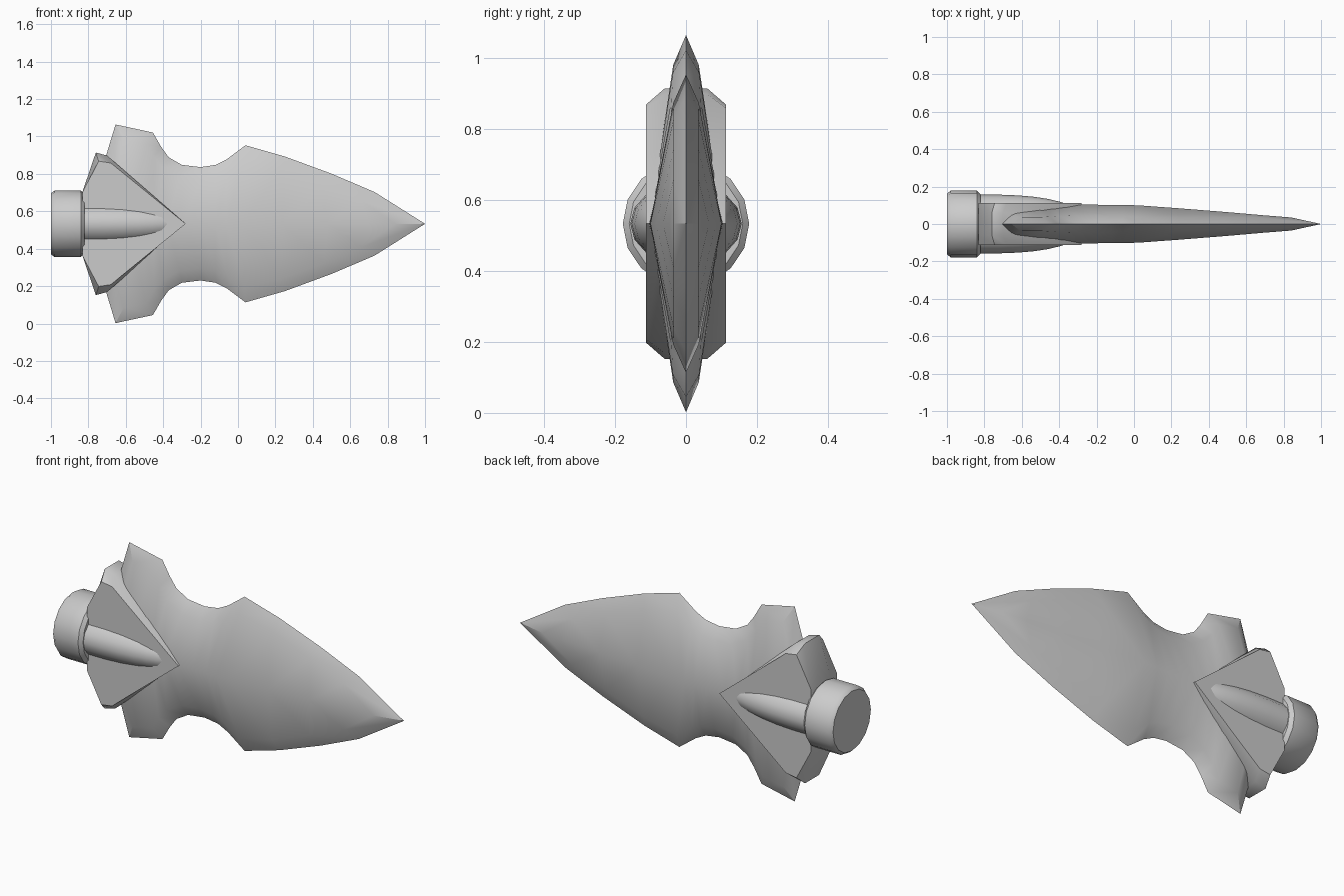
import bpy, bmesh, math

if "Cube" in bpy.data.objects:
    bpy.data.objects.remove(bpy.data.objects["Cube"])

ZC = 0.533  # height of the long axis


def finish(bm, name, angle):
    bmesh.ops.remove_doubles(bm, verts=bm.verts, dist=0.0005)
    bmesh.ops.recalc_face_normals(bm, faces=bm.faces)
    mesh = bpy.data.meshes.new(name)
    bm.to_mesh(mesh)
    bm.free()
    obj = bpy.data.objects.new(name, mesh)
    obj.location.z = ZC
    bpy.context.collection.objects.link(obj)
    bpy.ops.object.select_all(action='DESELECT')
    bpy.context.view_layer.objects.active = obj
    obj.select_set(True)
    bpy.ops.object.shade_smooth_by_angle(angle=math.radians(angle))
    return obj


def add_face(bm, pts):
    unique = []
    for p in pts:
        if p not in unique:
            unique.append(p)
    if len(unique) > 2:
        bm.faces.new([bm.verts.new(p) for p in unique])


def lathe(name, profile, sides, zscale=1.0, angle=30):
    # solid of revolution round the long axis
    bm = bmesh.new()
    rings = []
    for x, r in profile:
        rings.append([bm.verts.new((x, r * math.cos(2 * math.pi * i / sides),
                                    zscale * r * math.sin(2 * math.pi * i / sides)))
                      for i in range(sides)])
    for a, b in zip(rings, rings[1:]):
        for i in range(sides):
            j = (i + 1) % sides
            bm.faces.new((a[i], a[j], b[j], b[i]))
    bm.faces.new(rings[0])
    bm.faces.new(rings[-1])
    return finish(bm, name, angle)


# Blade: edge point (x, z), bevel point (x, z, y), spine point (x, y)
blade = [
    ((1.00, 0.0), (0.84, 0.0, 0.035), (0.84, 0.035)),
    ((0.73, 0.170), (0.66, 0.125, 0.035), (0.70, 0.046)),
    ((0.50, 0.268), (0.46, 0.210, 0.035), (0.48, 0.065)),
    ((0.25, 0.360), (0.23, 0.295, 0.035), (0.24, 0.084)),
    ((0.04, 0.420), (0.03, 0.340, 0.036), (0.02, 0.100)),
    ((-0.06, 0.345), (-0.06, 0.275, 0.040), (-0.06, 0.101)),
    ((-0.12, 0.315), (-0.12, 0.250, 0.043), (-0.12, 0.102)),
    ((-0.20, 0.303), (-0.20, 0.238, 0.045), (-0.20, 0.103)),
    ((-0.30, 0.315), (-0.31, 0.250, 0.045), (-0.30, 0.104)),
    ((-0.37, 0.355), (-0.40, 0.300, 0.043), (-0.38, 0.104)),
    ((-0.41, 0.410), (-0.45, 0.355, 0.040), (-0.45, 0.104)),
    ((-0.455, 0.488), (-0.49, 0.425, 0.037), (-0.52, 0.104)),
    ((-0.655, 0.531), (-0.61, 0.447, 0.036), (-0.60, 0.104)),
    ((-0.705, 0.365), (-0.66, 0.300, 0.050), (-0.68, 0.100)),
    ((-0.78, 0.0), (-0.72, 0.0, 0.095), (-0.72, 0.095)),
]
bm = bmesh.new()
for sy in (-1, 1):
    for sz in (-1, 1):
        rows = [((e[0], 0.0, sz * e[1]), (b[0], sy * b[2], sz * b[1]), (c[0], sy * c[1], 0.0))
                for e, b, c in blade]
        for r, s in zip(rows, rows[1:]):
            for k in (0, 1):
                add_face(bm, (r[k], s[k], s[k + 1], r[k + 1]))
finish(bm, "blade", 35)

# Guard: arrow-shaped plate with chamfered outer ends
outer = [(-0.28, 0.0), (-0.70, 0.365), (-0.76, 0.381), (-0.832, 0.17)]
inner = [(-0.28, 0.0), (-0.68, 0.325), (-0.745, 0.335), (-0.832, 0.17)]


def loop_pts(half, y):
    full = half + [(x, -z) for x, z in reversed(half[1:])]
    return [(x, y, z) for x, z in full]


bm = bmesh.new()
layers = [loop_pts(inner, -0.113), loop_pts(outer, -0.06),
          loop_pts(outer, 0.06), loop_pts(inner, 0.113)]
for a, b in zip(layers, layers[1:]):
    for i in range(len(a)):
        j = (i + 1) % len(a)
        add_face(bm, (a[i], a[j], b[j], b[i]))
add_face(bm, layers[0])
add_face(bm, layers[-1])
finish(bm, "guard", 40)

# Raised spindle through the guard
lathe("socket_ridge", [(-0.84, 0.157), (-0.72, 0.157), (-0.62, 0.153), (-0.53, 0.145),
                       (-0.46, 0.134), (-0.40, 0.120), (-0.34, 0.100)], 16, 0.75, 40)

# Round collar at the rear
lathe("collar", [(-1.0, 0.163), (-0.98, 0.178), (-0.84, 0.178), (-0.822, 0.160)], 16, 1.0, 40)
